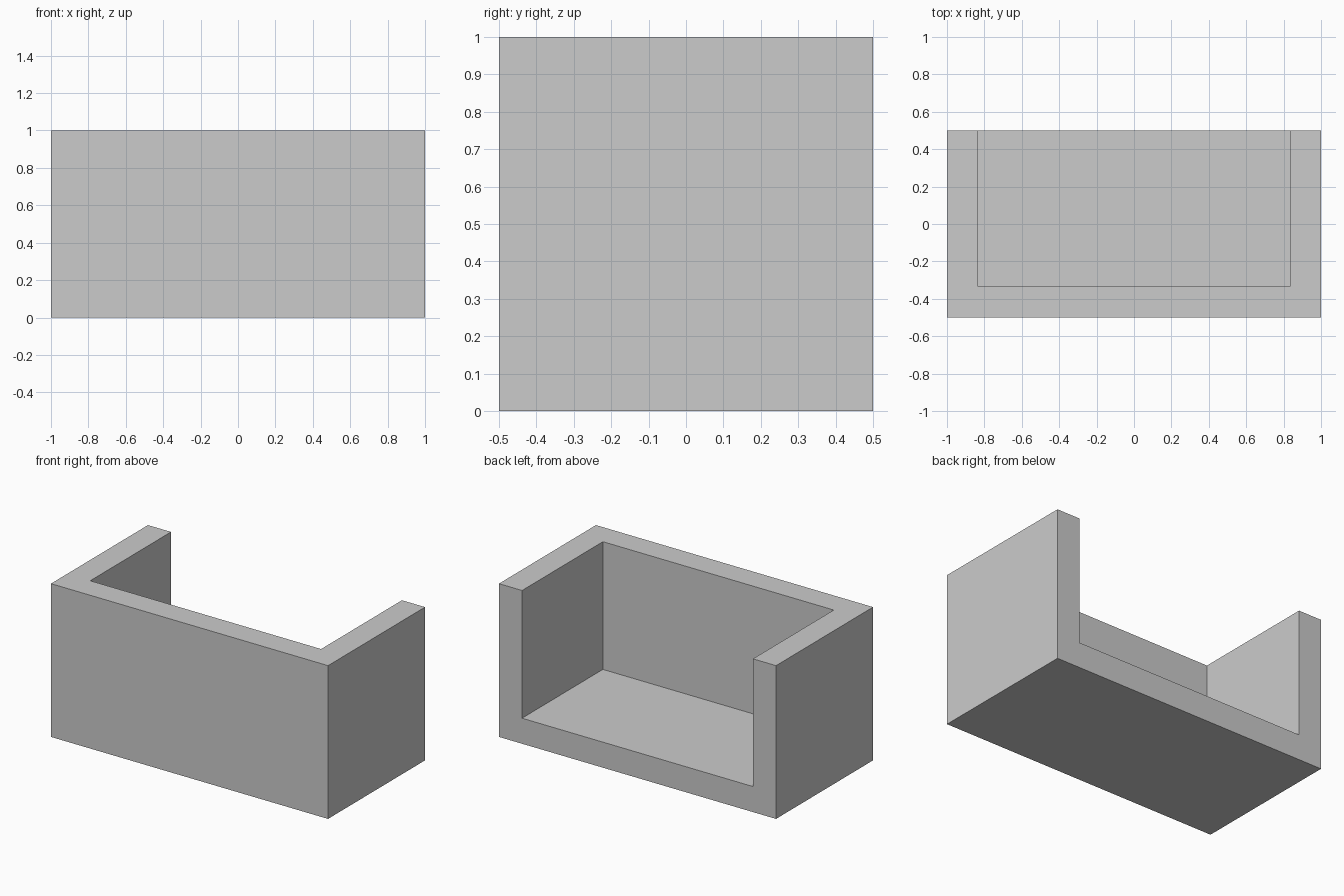
import bpy

if "Cube" in bpy.data.objects:
    bpy.data.objects.remove(bpy.data.objects["Cube"])

WIDTH, DEPTH, HEIGHT = 2.0, 1.0, 1.0
WALL = 1 / 6      # thickness of floor and walls
OVER = 0.5        # how far the cutter sticks out of the open sides


def box(name, lo, hi):
    """Axis-aligned box between two corners."""
    bpy.ops.mesh.primitive_cube_add(size=1, location=[(a + b) / 2 for a, b in zip(lo, hi)])
    obj = bpy.context.object
    obj.name = name
    obj.scale = [b - a for a, b in zip(lo, hi)]
    bpy.ops.object.transform_apply(location=True, rotation=False, scale=True)
    return obj


# Outer block
shell = box("open_box_shell", (-WIDTH / 2, -DEPTH / 2, 0), (WIDTH / 2, DEPTH / 2, HEIGHT))

# Cavity, open at the top and the back
cavity = box("cavity_cutter",
             (-WIDTH / 2 + WALL, -DEPTH / 2 + WALL, WALL),
             (WIDTH / 2 - WALL, DEPTH / 2 + OVER, HEIGHT + OVER))
cavity.hide_render = True

# Carve the cavity, then discard the cutter
cut = shell.modifiers.new("cavity", 'BOOLEAN')
cut.operation = 'DIFFERENCE'
cut.solver = 'EXACT'
cut.object = cavity
bpy.ops.object.select_all(action='DESELECT')
shell.select_set(True)
bpy.context.view_layer.objects.active = shell
bpy.ops.object.modifier_apply(modifier=cut.name)
bpy.data.objects.remove(cavity, do_unlink=True)
